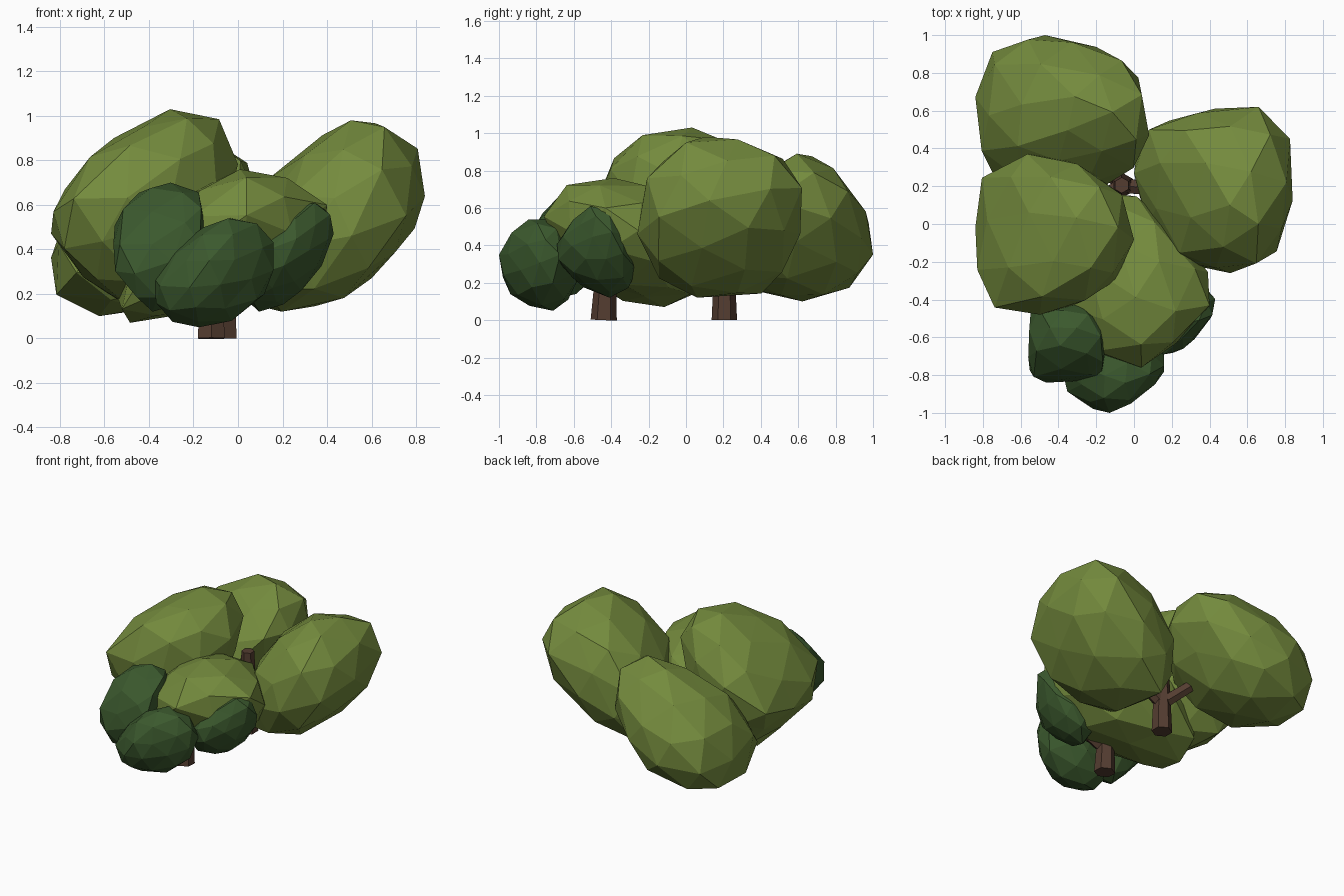
import bpy, bmesh, math, random
from mathutils import Vector, Matrix

if "Cube" in bpy.data.objects:
    bpy.data.objects.remove(bpy.data.objects["Cube"])

random.seed(11)
SIGNS = ((-1, -1), (1, -1), (-1, 1), (1, 1))


def material(name, rgb):
    m = bpy.data.materials.new(name)
    m.diffuse_color = (*rgb, 1)
    m.use_nodes = True
    m.node_tree.nodes["Principled BSDF"].inputs["Base Color"].default_value = m.diffuse_color
    return m


LEAF = material("leaf green", (0.175, 0.258, 0.047))
BUSH = material("dark bush green", (0.044, 0.1, 0.027))
BARK = material("bark brown", (0.088, 0.046, 0.03))


def finish(bm, name, mat):
    bmesh.ops.recalc_face_normals(bm, faces=bm.faces)
    me = bpy.data.meshes.new(name)
    bm.to_mesh(me)
    bm.free()
    me.materials.append(mat)
    ob = bpy.data.objects.new(name, me)
    bpy.context.collection.objects.link(ob)
    return ob


def foliage(name, lo, hi, lean, mat, xz=(), yz=(), xy=()):
    """Faceted leaf clump filling the box lo-hi; lean = xy, xz, yz slant.
    xz, yz, xy give how far it reaches along the diagonals of each plane."""
    cxy, cxz, cyz = lean
    # triangular factor of the slant, so the clump becomes a tilted ellipsoid
    a = math.sqrt(1 - cxy * cxy)
    b = (cyz - cxy * cxz) / a
    slant = Matrix(((1, 0, 0), (cxy, a, 0), (cxz, b, math.sqrt(1 - cxz * cxz - b * b))))
    turn = Matrix.Rotation(random.uniform(0, 6), 3, 'Z') @ Matrix.Rotation(random.uniform(0, 6), 3, 'X')
    lo, hi = Vector(lo), Vector(hi)
    mid, half = (lo + hi) / 2, (hi - lo) / 2
    bm = bmesh.new()
    bmesh.ops.create_icosphere(bm, subdivisions=2, radius=1)
    for v in bm.verts:
        jitter = Vector([random.uniform(-0.05, 0.05) for _ in range(3)])
        v.co = mid + half * (slant @ (turn @ v.co + jitter))
    # reach targets: diagonals first, then the box sides
    reach = []
    for (i, j), values in (((0, 2), xz), ((1, 2), yz), ((0, 1), xy)):
        for (si, sj), h in zip(SIGNS, values):
            if h is not None:
                n = Vector((0, 0, 0))
                n[i], n[j] = si, sj
                reach.append((n.normalized(), h / math.sqrt(2)))
    for i in range(3):
        for s, h in ((1, hi[i]), (-1, -lo[i])):
            n = Vector((0, 0, 0))
            n[i] = s
            reach.append((n, h))
    # push or pull each side smoothly until it meets its target
    for _ in range(8):
        for n, h in reach:
            base = n.dot(mid)
            top = max(n.dot(v.co) for v in bm.verts)
            for v in bm.verts:
                t = max(0, (n.dot(v.co) - base) / (top - base))
                v.co += n * (h - top) * t ** 3
    return finish(bm, name, mat)


def limb(name, start, end, r1, r2):
    """Tapered hexagonal trunk or branch."""
    start, end = Vector(start), Vector(end)
    d = end - start
    bm = bmesh.new()
    bmesh.ops.create_cone(bm, cap_ends=True, segments=6, radius1=r1, radius2=r2, depth=d.length)
    rot = d.to_track_quat('Z', 'Y').to_matrix().to_4x4()
    bm.transform(Matrix.Translation((start + end) / 2) @ rot)
    return finish(bm, name, BARK)


# large crowns
foliage("back_left_crown", (-0.84, 0.18, 0.10), (0.08, 1.0, 0.89), (-0.1, 0.4, -0.15), LEAF,
        xz=(0.62, None, None, 0.83), yz=(-0.48, 0.70, 0.38, 1.6), xy=(0.5, -0.3, 1.66, 0.8))
foliage("left_crown", (-0.84, -0.48, 0.15), (0.0, 0.37, 1.03), (0, 0.38, 0.0), LEAF,
        xz=(0.42, None, 1.48, 0.9), yz=(None, None, 1.25, 1.17), xy=(1.18, 0.2, 1.05, 0.09))
foliage("right_crown", (0.0, -0.26, 0.12), (0.84, 0.62, 0.98), (-0.05, 0.46, 0.05), LEAF,
        xz=(-0.25, 0.33, 0.58, 1.66), yz=(-0.08, 0.26, 0.97, 1.38), xy=(-0.03, 0.9, 0.42, 1.28))
foliage("front_crown", (-0.54, -0.76, 0.07), (0.40, 0.17, 0.76), (-0.22, 0.3, -0.15), LEAF,
        xz=(0.42, None, 0.88, 1.0), yz=(0.31, -0.08, 1.36, None), xy=(0.91, 0.86, None, 0.18))

# dark bushes in front
foliage("left_bush", (-0.56, -0.84, 0.12), (-0.15, -0.40, 0.70), (0, 0.33, 0.2), BUSH,
        xz=(0.27, None, 1.1, 0.48), xy=(1.34, 0.63, 0.1, None))
foliage("middle_bush", (-0.38, -1.0, 0.05), (0.16, -0.58, 0.54), (0.05, 0.35, 0.1), BUSH,
        xz=(0.22, -0.08, 0.69, 0.6), yz=(0.8, -0.74, 1.4, None), xy=(1.24, 0.96, None, None))
foliage("right_bush", (0.02, -0.69, 0.12), (0.43, -0.27, 0.61), (0.1, 0.42, -0.05), BUSH,
        xz=(-0.21, 0.07, None, 0.97), yz=(0.38, -0.48, 1.14, 0.17), xy=(None, 0.93, None, None))

# trunks, each with branches reaching into the crowns
limb("back_trunk", (-0.065, 0.205, 0), (-0.065, 0.205, 0.57), 0.068, 0.042)
limb("front_trunk", (-0.12, -0.44, 0), (-0.12, -0.42, 0.45), 0.07, 0.045)
for name, start, end in (
    ("back_left_branch", (-0.065, 0.205, 0.21), (-0.25, 0.40, 0.38)),
    ("left_branch", (-0.065, 0.205, 0.24), (-0.25, 0.08, 0.41)),
    ("right_branch", (-0.065, 0.205, 0.21), (0.15, 0.18, 0.36)),
    ("front_left_branch", (-0.12, -0.44, 0.18), (-0.30, -0.58, 0.34)),
    ("front_right_branch", (-0.12, -0.44, 0.18), (0.12, -0.48, 0.32)),
):
    limb(name, start, end, 0.045, 0.038)
